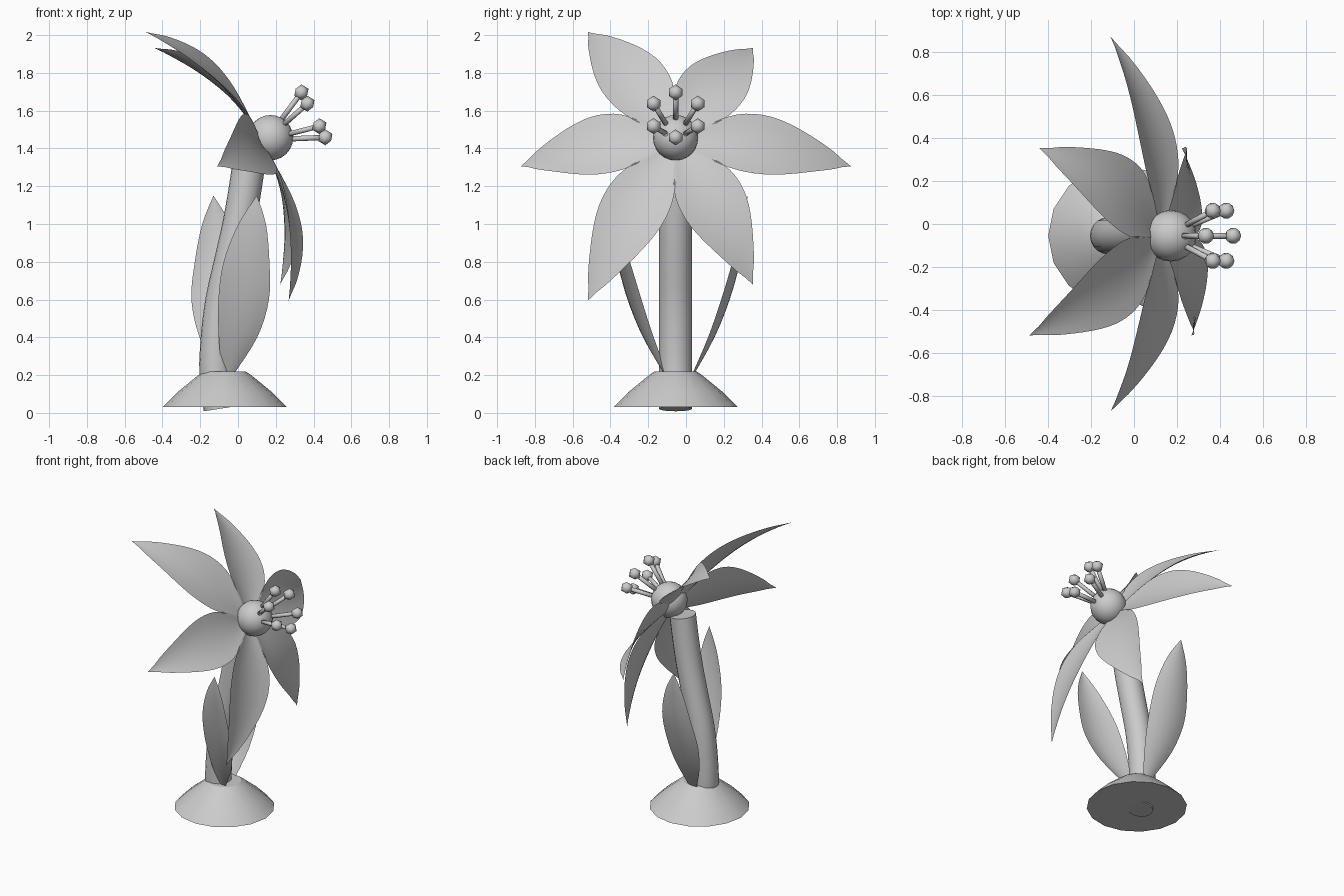
import bpy, bmesh, math
from mathutils import Vector, Matrix

old = bpy.data.objects.get("Cube")
if old:
    bpy.data.objects.remove(old)

grey = bpy.data.materials.new("plain_grey")
grey.use_nodes = True
COLOUR = (0.6, 0.6, 0.6, 1)
grey.diffuse_color = COLOUR
grey.node_tree.nodes["Principled BSDF"].inputs["Base Color"].default_value = COLOUR


def finish(bm, name, smooth=True):
    mesh = bpy.data.meshes.new(name)
    bmesh.ops.recalc_face_normals(bm, faces=bm.faces)
    for f in bm.faces:
        f.smooth = smooth and len(f.verts) < 10
    bm.to_mesh(mesh)
    bm.free()
    mesh.materials.append(grey)
    ob = bpy.data.objects.new(name, mesh)
    bpy.context.collection.objects.link(ob)
    return ob


def spline(points, t):
    """Catmull-Rom value along a list of points, t from 0 to 1."""
    n = len(points) - 1
    i = min(int(t * n), n - 1)
    u = t * n - i
    p = [Vector(points[min(max(k, 0), n)]) for k in range(i - 1, i + 3)]
    return 0.5 * (2 * p[1] + (p[2] - p[0]) * u
                  + (2 * p[0] - 5 * p[1] + 4 * p[2] - p[3]) * u ** 2
                  + (3 * p[1] - p[0] - 3 * p[2] + p[3]) * u ** 3)


def blade(name, centre, side, cup_dir, cup, widths, rows=20, cols=6):
    """Pointed sheet: a centre line, a half-width profile and a cupped section."""
    bm = bmesh.new()
    grid = []
    for i in range(rows + 1):
        t = i / rows
        w = max(spline([(v, 0, 0) for v in widths], t).x, 0.0)
        c = centre(t)
        row = []
        for j in range(cols + 1):
            s = 2 * j / cols - 1
            lift = cup * s * s * w / max(widths)
            row.append(bm.verts.new(c + side * (s * w) + cup_dir * lift))
        grid.append(row)
    for a, b in zip(grid, grid[1:]):
        for j in range(cols):
            bm.faces.new((a[j], a[j + 1], b[j + 1], b[j]))
    bmesh.ops.remove_doubles(bm, verts=bm.verts, dist=0.0005)
    return finish(bm, name)


def tube(name, path, radius, sides):
    """Capped round tube through the points of a path."""
    bm = bmesh.new()
    rings = []
    for i, p in enumerate(path):
        d = path[min(i + 1, len(path) - 1)] - path[max(i - 1, 0)]
        q = Vector((0, 0, 1)).rotation_difference(d)
        rings.append([bm.verts.new(p + q @ Vector((radius * math.cos(a), radius * math.sin(a), 0)))
                      for a in (2 * math.pi * k / sides for k in range(sides))])
    for a, b in zip(rings, rings[1:]):
        for k in range(sides):
            m = (k + 1) % sides
            bm.faces.new((a[k], a[m], b[m], b[k]))
    bm.faces.new(rings[0])
    bm.faces.new(rings[-1])
    return finish(bm, name)


# Base mound: a flared disc
bm = bmesh.new()
profile = [(0.33, 0.03), (0.25, 0.11), (0.14, 0.2), (0.11, 0.22)]
rings = [[bm.verts.new((-0.07 + r * math.cos(a), -0.055 + r * math.sin(a), z))
          for a in (2 * math.pi * k / 16 for k in range(16))] for r, z in profile]
for a, b in zip(rings, rings[1:]):
    for k in range(16):
        m = (k + 1) % 16
        bm.faces.new((a[k], a[m], b[m], b[k]))
bm.faces.new(rings[0])
bm.faces.new(rings[-1])
finish(bm, "base")

# Bent stem
stem = [(-0.095, -0.055, 0.022), (-0.118, -0.055, 0.2), (-0.11, -0.055, 0.4),
        (-0.085, -0.055, 0.6), (-0.04, -0.055, 0.8), (0.005, -0.055, 1.0),
        (0.04, -0.055, 1.2), (0.065, -0.055, 1.38)]
tube("stem", [spline(stem, i / 21) for i in range(22)], 0.087, 20)

# Two upright leaves
leaf_widths = (0.03, 0.105, 0.138, 0.125, 0.075, 0)
right_leaf = [(-0.055, -0.11, 0.2), (0, -0.22, 0.4), (0.03, -0.3, 0.6),
              (0.045, -0.355, 0.8), (0.075, -0.395, 1.0), (0.1, -0.41, 1.15)]
left_leaf = [(-0.08, 0.04, 0.2), (-0.1, 0.15, 0.4), (-0.11, 0.23, 0.6),
             (-0.105, 0.285, 0.8), (-0.115, 0.315, 1.0), (-0.13, 0.325, 1.15)]
blade("leaf_front", lambda t: spline(right_leaf, t), Vector((0.97, -0.25, 0)),
      Vector((0, 1, 0)), 0.03, leaf_widths)
blade("leaf_back", lambda t: spline(left_leaf, t), Vector((0.99, -0.1, 0)),
      Vector((0, -1, 0)), 0.03, leaf_widths)

# Flower frame: axis tilts upward, petals spread across it
tilt = math.radians(28)
axis = Vector((math.cos(tilt), 0, math.sin(tilt)))
up = Vector((-math.sin(tilt), 0, math.cos(tilt)))
across = Vector((0, 1, 0))
heart = Vector((0.115, -0.055, 1.425))

# Six petals, long and short in turn, curling back at the tips
petal_widths = (0.03, 0.06, 0.118, 0.162, 0.178, 0.172, 0.145, 0.105, 0.058, 0)
for k in range(6):
    a = math.radians(60 * k)
    out = across * math.cos(a) + up * math.sin(a)
    side = up * math.cos(a) - across * math.sin(a)
    length = 0.82 if k % 2 else 0.93

    def centre(t, out=out, length=length):
        return heart + out * (length * t) + axis * (0.01 - 0.265 * t ** 2.4)
    blade("petal_%d" % (k + 1), centre, side, axis, 0.03, petal_widths)

# Round flower centre
core = Vector((0.172, -0.055, 1.457))
bm = bmesh.new()
bmesh.ops.create_uvsphere(bm, u_segments=20, v_segments=12, radius=0.12,
                          matrix=Matrix.Translation(core))
finish(bm, "flower_centre")

# Ring of six stamens
for k in range(6):
    a = math.radians(60 * k + 30)
    out = across * math.cos(a) + up * math.sin(a)
    tip = core + axis * 0.257 + out * 0.135
    tube("stamen_stalk_%d" % (k + 1), [core + axis * 0.08 + out * 0.05, tip], 0.014, 8)
    bm = bmesh.new()
    bmesh.ops.create_icosphere(bm, subdivisions=1, radius=0.042,
                               matrix=Matrix.Translation(tip))
    finish(bm, "stamen_tip_%d" % (k + 1))
